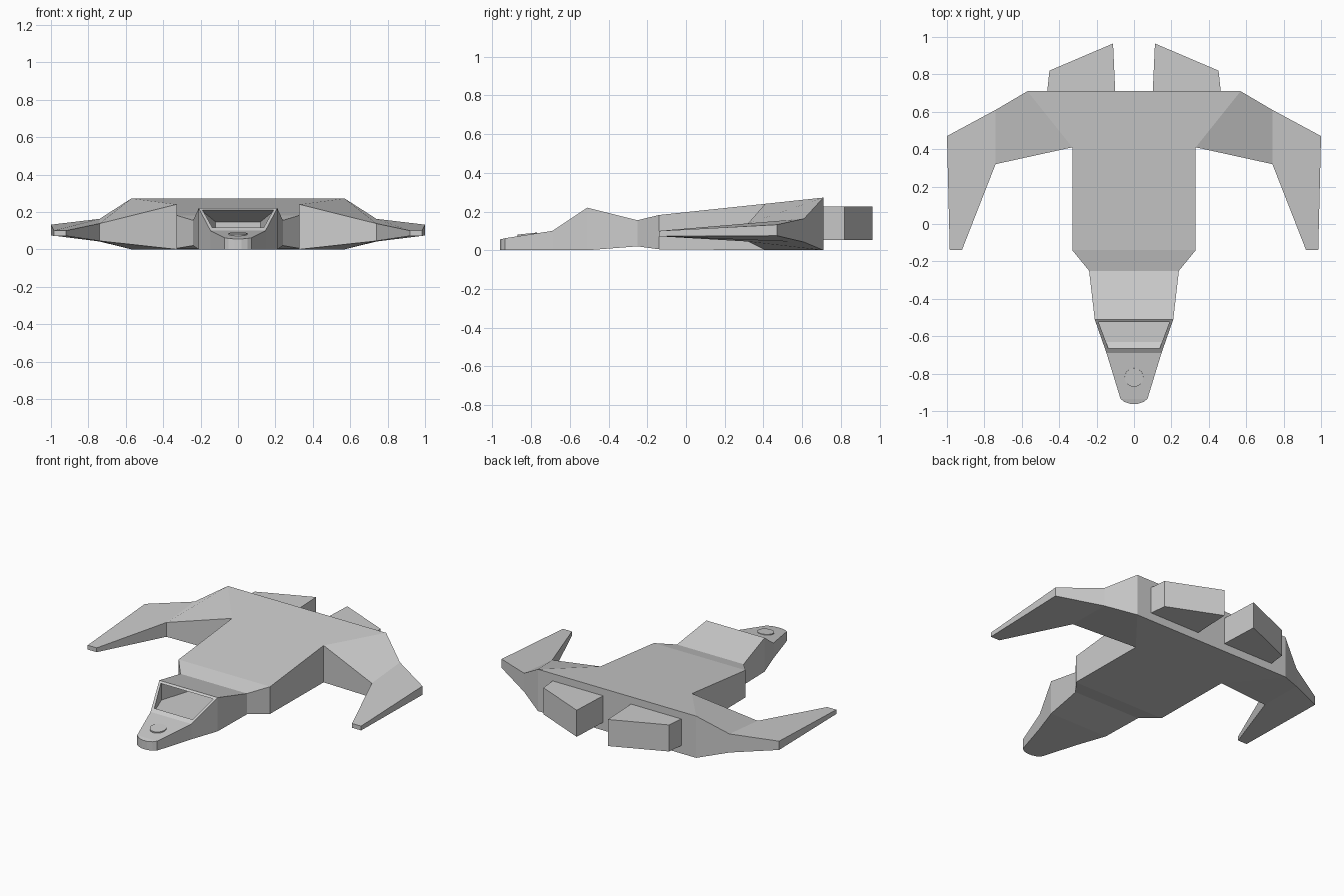
import bpy, bmesh, math

if "Cube" in bpy.data.objects:
    bpy.data.objects.remove(bpy.data.objects["Cube"])


def make(name, bm):
    bmesh.ops.recalc_face_normals(bm, faces=bm.faces)
    me = bpy.data.meshes.new(name)
    bm.to_mesh(me)
    bm.free()
    ob = bpy.data.objects.new(name, me)
    bpy.context.collection.objects.link(ob)
    return ob


def loft(name, sections):
    """Box sections (y, half width, bottom z, top z) joined in order."""
    bm = bmesh.new()
    rings = [[bm.verts.new(p) for p in ((-w, y, lo), (w, y, lo), (w, y, hi), (-w, y, hi))]
             for y, w, lo, hi in sections]
    for a, b in zip(rings, rings[1:]):
        for i in range(4):
            j = (i + 1) % 4
            bm.faces.new((a[i], a[j], b[j], b[i]))
    bm.faces.new(rings[0])
    bm.faces.new(rings[-1])
    return make(name, bm)


def slab(name, outline, panels, open_edge=None):
    """Outline points (x, y, bottom z, top z) with top/bottom panels, mirrored in x."""
    bm = bmesh.new()
    lo = [bm.verts.new((x, y, a)) for x, y, a, b in outline]
    hi = [bm.verts.new((x, y, b)) for x, y, a, b in outline]
    n = len(outline)
    for i in range(n):
        if i != open_edge:
            j = (i + 1) % n
            bm.faces.new((lo[i], lo[j], hi[j], hi[i]))
    for p in panels:
        bm.faces.new([lo[i] for i in p])
        bm.faces.new([hi[i] for i in p])
    ob = make(name, bm)
    ob.modifiers.new("mirror", 'MIRROR').use_mirror_merge = False
    return ob


# hull with neck and nose
hull = loft("hull", [
    (0.71, 0.57, 0, 0.272), (0.41, 0.33, 0, 0.24), (-0.14, 0.33, 0.005, 0.182),
    (-0.25, 0.24, 0.02, 0.155), (-0.51, 0.21, 0, 0.22), (-0.69, 0.147, 0, 0.10),
    (-0.935, 0.072, 0, 0.062), (-0.952, 0.05, 0, 0.058), (-0.962, 0.018, 0, 0.056)])

# cockpit opening, hollowed back under the neck roof
cutter = loft("cockpit_cutter", [
    (-0.27, 0.12, 0.095, 0.147), (-0.51, 0.195, 0.095, 0.208),
    (-0.63, 0.15, 0.095, 0.23), (-0.665, 0.138, 0.112, 0.23)])
cutter.hide_render = True
cutter.hide_viewport = True
cut = hull.modifiers.new("cockpit", 'BOOLEAN')
cut.object = cutter
cut.operation = 'DIFFERENCE'
cut.solver = 'EXACT'

# forward-swept wings
slab("wings", [
    (0.57, 0.71, 0, 0.272), (0.33, 0.41, 0, 0.24), (0.74, 0.32, 0.045, 0.138),
    (0.92, -0.14, 0.072, 0.10), (0.985, -0.14, 0.072, 0.10),
    (1.0, 0.47, 0.075, 0.132), (0.74, 0.61, 0.042, 0.163)],
    [(0, 1, 2, 6), (2, 3, 4, 5, 6)], open_edge=0)

# rear engine blocks
slab("engines", [
    (0.10, 0.70, 0.052, 0.225), (0.465, 0.70, 0.052, 0.225),
    (0.452, 0.82, 0.052, 0.225), (0.112, 0.965, 0.052, 0.225)], [(0, 1, 2, 3)])

# round hatch on the nose
bpy.ops.mesh.primitive_cylinder_add(
    vertices=24, radius=0.05, depth=0.02, location=(0, -0.82, 0.076),
    rotation=(math.radians(6), 0, 0))
bpy.context.object.name = "nose_hatch"
